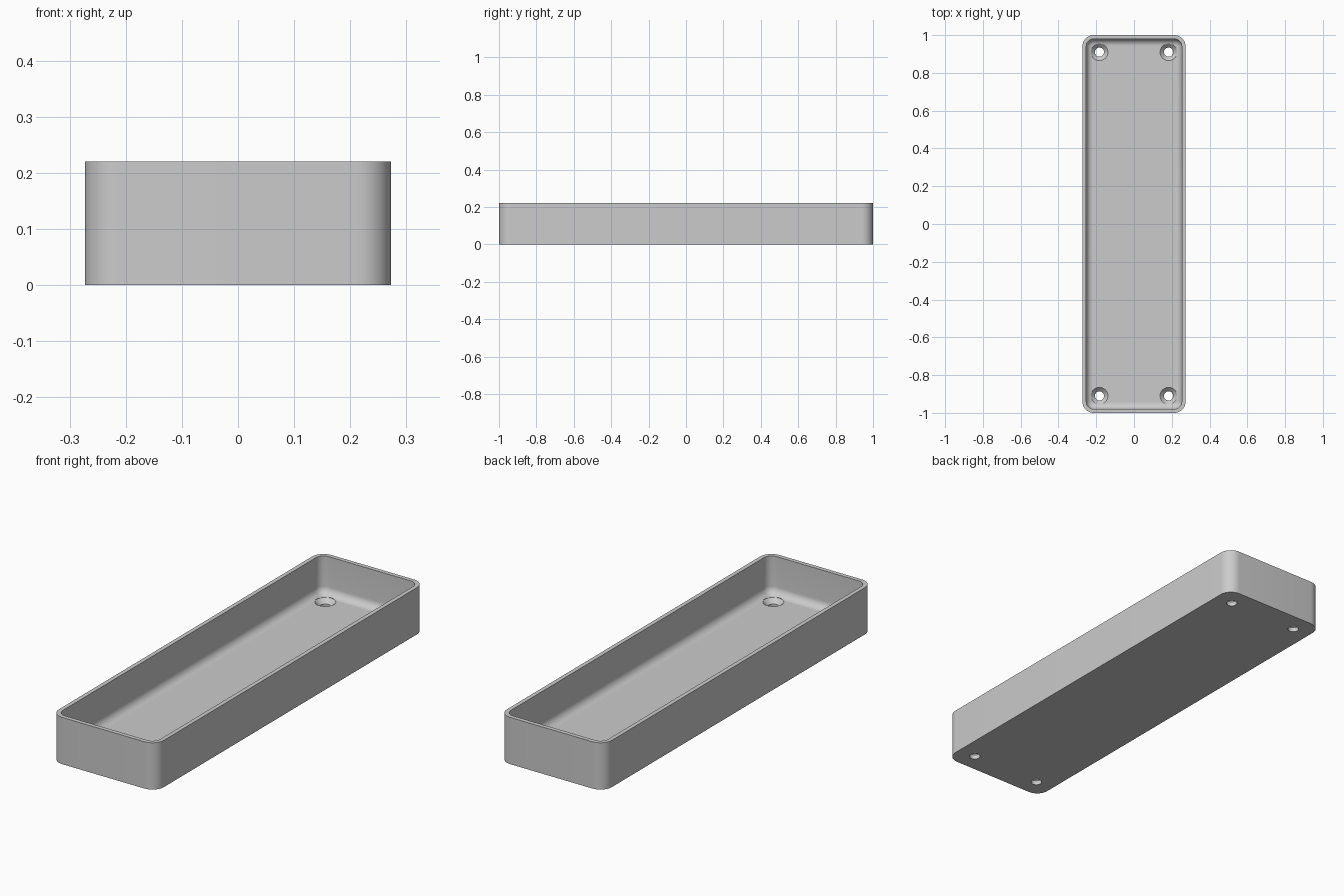
import bpy, bmesh, math

if "Cube" in bpy.data.objects:
    bpy.data.objects.remove(bpy.data.objects["Cube"], do_unlink=True)

HALF_X, HALF_Y, HEIGHT = 0.273, 1.0, 0.22
CORNER, WALL, FLOOR, FILLET = 0.06, 0.02, 0.042, 0.036
HOLE_X, HOLE_Y = 0.183, 0.91
SINK_R, BORE_R = 0.045, 0.024

grey = bpy.data.materials.new("plain grey")
grey.use_nodes = True
grey.diffuse_color = (0.6, 0.6, 0.6, 1)
grey.node_tree.nodes["Principled BSDF"].inputs["Base Color"].default_value = (0.6, 0.6, 0.6, 1)


def make_object(name, bm):
    bmesh.ops.recalc_face_normals(bm, faces=bm.faces)
    mesh = bpy.data.meshes.new(name)
    bm.to_mesh(mesh)
    bm.free()
    mesh.materials.append(grey)
    obj = bpy.data.objects.new(name, mesh)
    bpy.context.collection.objects.link(obj)
    return obj


def rounded_ring(bm, inset, z, steps=12):
    """Rounded rectangle of vertices, inset from the outer wall."""
    ring, radius = [], CORNER - inset
    for quarter, (sx, sy) in enumerate([(1, 1), (-1, 1), (-1, -1), (1, -1)]):
        for i in range(steps + 1):
            a = math.pi / 2 * (quarter + i / steps)
            ring.append(bm.verts.new((sx * (HALF_X - CORNER) + radius * math.cos(a),
                                      sy * (HALF_Y - CORNER) + radius * math.sin(a), z)))
    return ring


def circle_ring(bm, cx, cy, radius, z, steps=40):
    return [bm.verts.new((cx + radius * math.cos(math.tau * i / steps),
                          cy + radius * math.sin(math.tau * i / steps), z))
            for i in range(steps)]


def skin(bm, rings):
    """Join rings in order and cap both ends."""
    for lower, upper in zip(rings, rings[1:]):
        n = len(lower)
        for i in range(n):
            j = (i + 1) % n
            bm.faces.new((lower[i], lower[j], upper[j], upper[i]))
    bm.faces.new(rings[0])
    bm.faces.new(rings[-1])


# Tray: outer wall, rim, inner wall, rounded floor edge, floor
bm = bmesh.new()
profile = [(0, 0), (0, HEIGHT), (WALL, HEIGHT)]
for i in range(9):
    a = math.pi / 2 * i / 8
    profile.append((WALL + FILLET * (1 - math.cos(a)), FLOOR + FILLET * (1 - math.sin(a))))
skin(bm, [rounded_ring(bm, inset, z) for inset, z in profile])
tray = make_object("tray", bm)

# Countersunk screw holes in the four corners
bm = bmesh.new()
sink_profile = [(BORE_R, -0.05), (BORE_R, FLOOR - SINK_R + BORE_R),
                (SINK_R, FLOOR), (SINK_R, FLOOR + 0.05)]
for sx in (-1, 1):
    for sy in (-1, 1):
        skin(bm, [circle_ring(bm, sx * HOLE_X, sy * HOLE_Y, r, z) for r, z in sink_profile])
cutter = make_object("screw_hole_cutter", bm)
cutter.hide_render = True

cut = tray.modifiers.new("screw holes", "BOOLEAN")
cut.operation = "DIFFERENCE"
cut.solver = "EXACT"
cut.object = cutter

bpy.ops.object.select_all(action="DESELECT")
tray.select_set(True)
bpy.context.view_layer.objects.active = tray
bpy.ops.object.modifier_apply(modifier=cut.name)
bpy.data.objects.remove(cutter, do_unlink=True)
bpy.ops.object.shade_smooth_by_angle(angle=math.radians(30))
